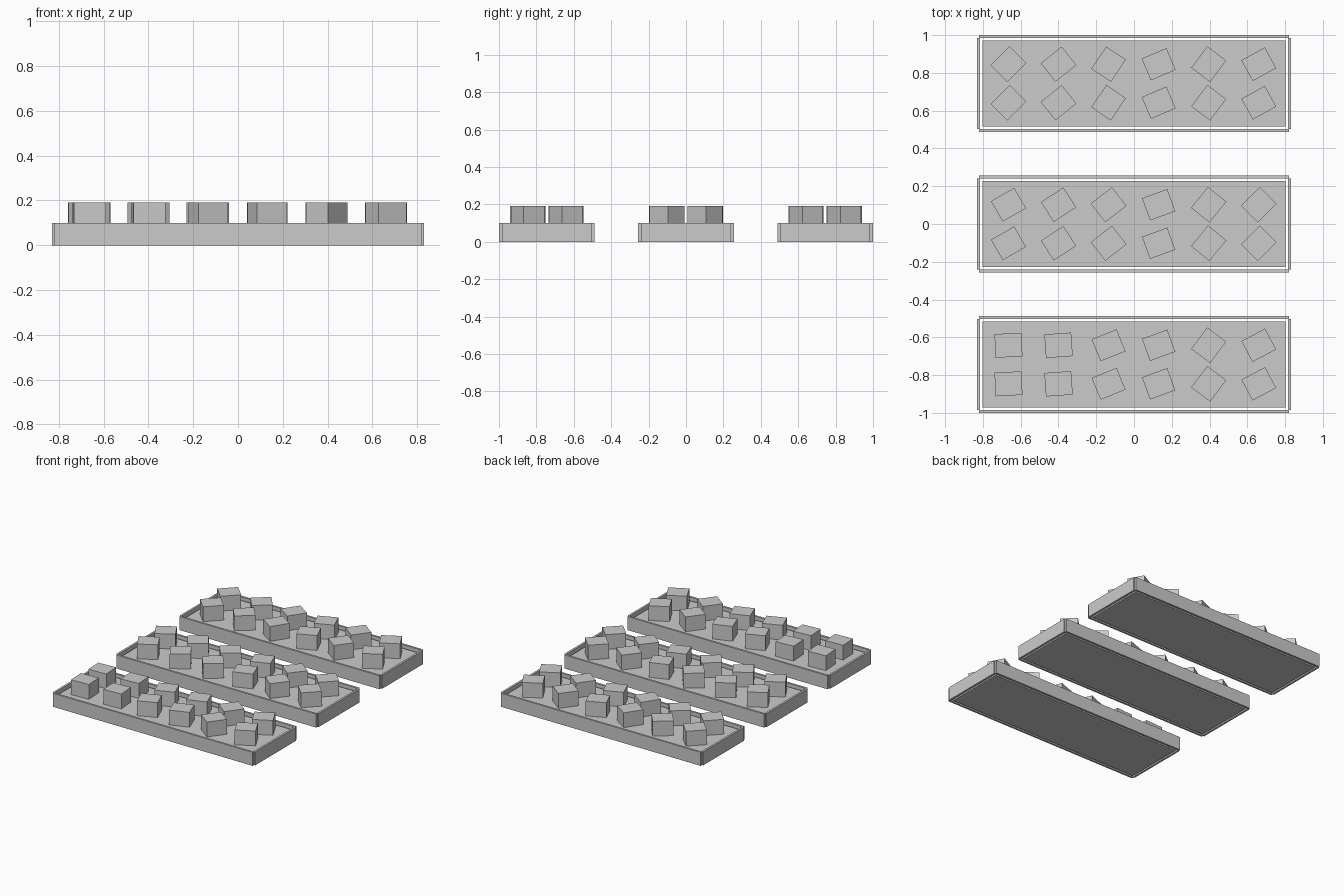
import bpy
from math import radians

if "Cube" in bpy.data.objects:
    bpy.data.objects.remove(bpy.data.objects["Cube"], do_unlink=True)

# Single plain material
grey = bpy.data.materials.new("light_grey")
grey.use_nodes = True
grey.diffuse_color = (0.6, 0.6, 0.6, 1)
grey.node_tree.nodes["Principled BSDF"].inputs["Base Color"].default_value = (0.6, 0.6, 0.6, 1)


def box(name, centre, size, z0, z1, turn=0):
    """Box standing between two heights, turned about z in degrees."""
    bpy.ops.mesh.primitive_cube_add(size=1, location=(*centre, (z0 + z1) / 2),
                                    rotation=(0, 0, radians(turn)))
    ob = bpy.context.object
    ob.name = name
    ob.scale = (*size, z1 - z0)
    ob.data.materials.append(grey)
    return ob


WALL = 0.015          # board thickness
HALF_X, HALF_Y = 0.83, 0.256
RIM, SOIL, TOP = 0.1, 0.08, 0.19
COLUMN_STEP, ROW_OFFSET = 0.265, 0.102

# Tray position along y, and the turn of each pair of blocks along x
trays = {
    "front": (-0.744, (3, 4, 22, 20, 53, 28)),
    "middle": (0, (30, 33, 38, 20, 51, 45)),
    "back": (0.744, (45, 39, 56, 23, 53, 29)),
}

for tray, (y, turns) in trays.items():
    # Raised bed, with a narrow gap inside the boards
    box(f"{tray}_bed", (0, y), (1.606, 0.455), 0, SOIL)

    # Long and short side boards
    for side, s in (("left", 1), ("right", -1)):
        box(f"{tray}_{side}_end_board", (s * (HALF_X - WALL / 2), y),
            (WALL, 2 * (HALF_Y - WALL)), 0, RIM)
    for side, s in (("rear", 1), ("near", -1)):
        box(f"{tray}_{side}_long_board", (0, y + s * (HALF_Y - WALL / 2)),
            (1.64, WALL), 0, RIM)

    # Two rows of turned blocks
    for i, turn in enumerate(turns):
        x = (i - 2.5) * COLUMN_STEP - 0.002
        for row, s in (("rear", 1), ("near", -1)):
            box(f"{tray}_{row}_block_{i + 1}", (x, y + s * ROW_OFFSET),
                (0.142, 0.125), SOIL, TOP, turn)
